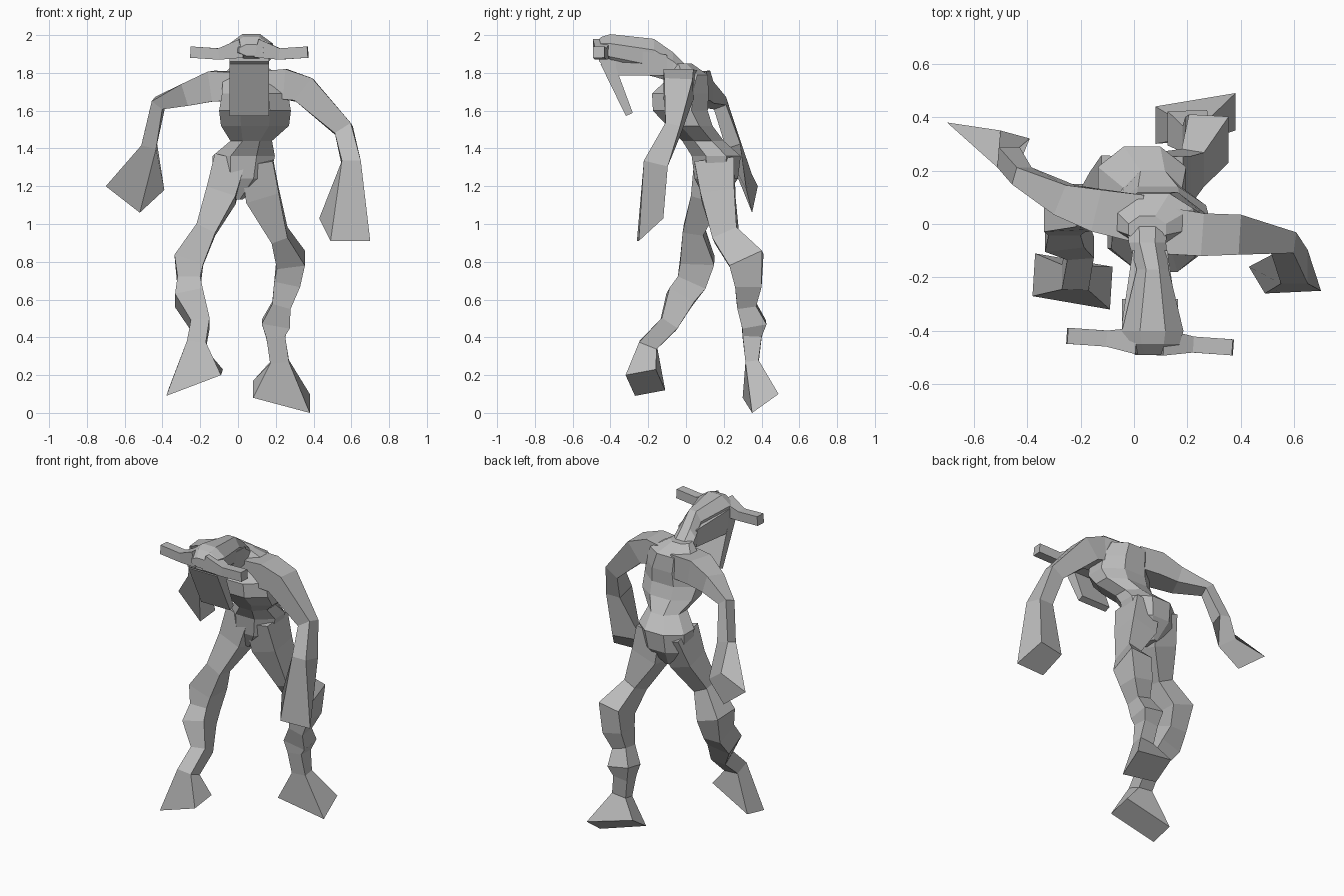
import bpy, bmesh, math
from mathutils import Vector

cube = bpy.data.objects.get("Cube")
if cube:
    bpy.data.objects.remove(cube, do_unlink=True)

grey = bpy.data.materials.new("plain_grey")
grey.use_nodes = True
tone = (.5, .5, .5, 1)
grey.diffuse_color = tone
grey.node_tree.nodes["Principled BSDF"].inputs["Base Color"].default_value = tone

X, Y, Z = Vector((1, 0, 0)), Vector((0, 1, 0)), Vector((0, 0, 1))


def cross_section(centre, side, up, width, depth, sides):
    """Polygon whose flats touch the given width and depth."""
    scale = .5 / math.cos(math.pi / sides)
    angles = [math.tau * (k + .5) / sides for k in range(sides)]
    return [centre + side * (math.cos(a) * scale * width) + up * (math.sin(a) * scale * depth)
            for a in angles]


def loft(name, rings, side_ref, sides=4, axis=None, end=None):
    """Skin rings of (x, y, z, width, optional depth); end is an optional last polygon."""
    path = [Vector(ring[:3]) for ring in rings]
    if end:
        path.append(sum(map(Vector, end), Vector()) / len(end))
    bm = bmesh.new()
    loops = []
    for i, ring in enumerate(rings):
        after, before = path[min(i + 1, len(path) - 1)], path[max(i - 1, 0)]
        tangent = axis or (after - before).normalized()
        side = (side_ref - tangent * side_ref.dot(tangent)).normalized()
        points = cross_section(path[i], side, tangent.cross(side), ring[3], ring[-1], sides)
        loops.append([bm.verts.new(p) for p in points])
    if end:
        loops.append([bm.verts.new(p) for p in end])
    for lower, upper in zip(loops, loops[1:]):
        for k in range(sides):
            bm.faces.new((lower[k - 1], lower[k], upper[k], upper[k - 1]))
    bm.faces.new(loops[0])
    bm.faces.new(loops[-1])
    bmesh.ops.recalc_face_normals(bm, faces=bm.faces)
    mesh = bpy.data.meshes.new(name)
    bm.to_mesh(mesh)
    bm.free()
    mesh.materials.append(grey)
    bpy.context.collection.objects.link(bpy.data.objects.new(name, mesh))


# Torso, from crotch to the base of the neck
loft("torso", [
    (0, .15, 1.13, .05, .1),
    (.02, .16, 1.24, .3, .23),
    (.03, .16, 1.36, .33, .26),
    (.07, .09, 1.44, .22),
    (.09, .02, 1.52, .36, .24),
    (.09, -.03, 1.6, .38, .29),
    (.09, -.03, 1.69, .35, .3),
    (.07, .02, 1.79, .3, .19),
    (.05, -.02, 1.85, .14, .1)], X, sides=8, axis=Z)

# Neck, crown and boxy jaw, widening forward to a blunt face
loft("head", [
    (.05, 0, 1.78, .15, .12),
    (.05, -.07, 1.83, .14, .16),
    (.07, -.17, 1.88, .12, .2),
    (.07, -.4, 1.92, .23, .17),
    (.07, -.45, 1.93, .2, .12),
    (.07, -.49, 1.92, .13, .06)], X, sides=8, axis=-Y)
loft("jaw", [
    (.06, -.1, 1.84, .13, .11),
    (.06, -.37, 1.86, .21, .15),
    (.06, -.46, 1.9, .21, .08)], X, axis=-Y)
loft("snout_plate", [
    (.06, -.42, 1.86, .21, .07),
    (.06, -.3, 1.58, .21, .04)], X)

# Flat horns, spread to both sides of a slightly turned head
for name, direction in (("right_horn", -1), ("left_horn", 1)):
    profile = ((.04, 1.93, .1), (.16, 1.9, .06), (.31, 1.91, .06))
    loft(name, [(.06 + direction * reach, -.44 - direction * reach * .07, height, size)
                for reach, height, size in profile], Y)

# Arms, each flaring into a blunt hand
loft("left_arm", [
    (.08, -.02, 1.73, .18, .15),
    (.25, -.04, 1.74, .16),
    (.35, -.04, 1.71, .15),
    (.56, -.07, 1.5, .08, .1),
    (.6, -.16, 1.32, .13, .1)], Y,
    end=[(.62, -.12, 1.03), (.7, -.25, .91), (.49, -.26, .91), (.43, -.16, 1.03)])
loft("right_arm", [
    (.02, .02, 1.73, .18, .15),
    (-.13, .05, 1.73, .16),
    (-.26, .09, 1.69, .12),
    (-.42, .18, 1.64, .07),
    (-.47, .25, 1.42, .08)], Y,
    end=[(-.39, .32, 1.18), (-.52, .35, 1.06), (-.7, .38, 1.2), (-.5, .35, 1.26)])

# Legs, each flaring into a block foot
loft("left_leg", [
    (.1, .15, 1.33, .17, .21),
    (.13, .17, 1.15, .18),
    (.22, .21, .94, .09, .14),
    (.28, .32, .81, .15, .19),
    (.26, .33, .68, .14),
    (.23, .32, .57, .1),
    (.2, .36, .47, .15, .13),
    (.2, .35, .4, .1),
    (.22, .35, .27, .1, .07)], X,
    end=[(.38, .35, 0), (.08, .3, .08), (.08, .44, .17), (.38, .49, .1)])
loft("right_leg", [
    (-.04, .15, 1.33, .17, .21),
    (-.09, .11, 1.15, .16),
    (-.17, .04, .97, .11),
    (-.26, .06, .81, .16, .18),
    (-.26, .03, .69, .12, .16),
    (-.26, -.03, .61, .15),
    (-.2, -.09, .47, .1),
    (-.22, -.2, .36, .1)], X,
    end=[(-.09, -.32, .2), (-.38, -.27, .09), (-.37, -.11, .12), (-.08, -.16, .23)])
